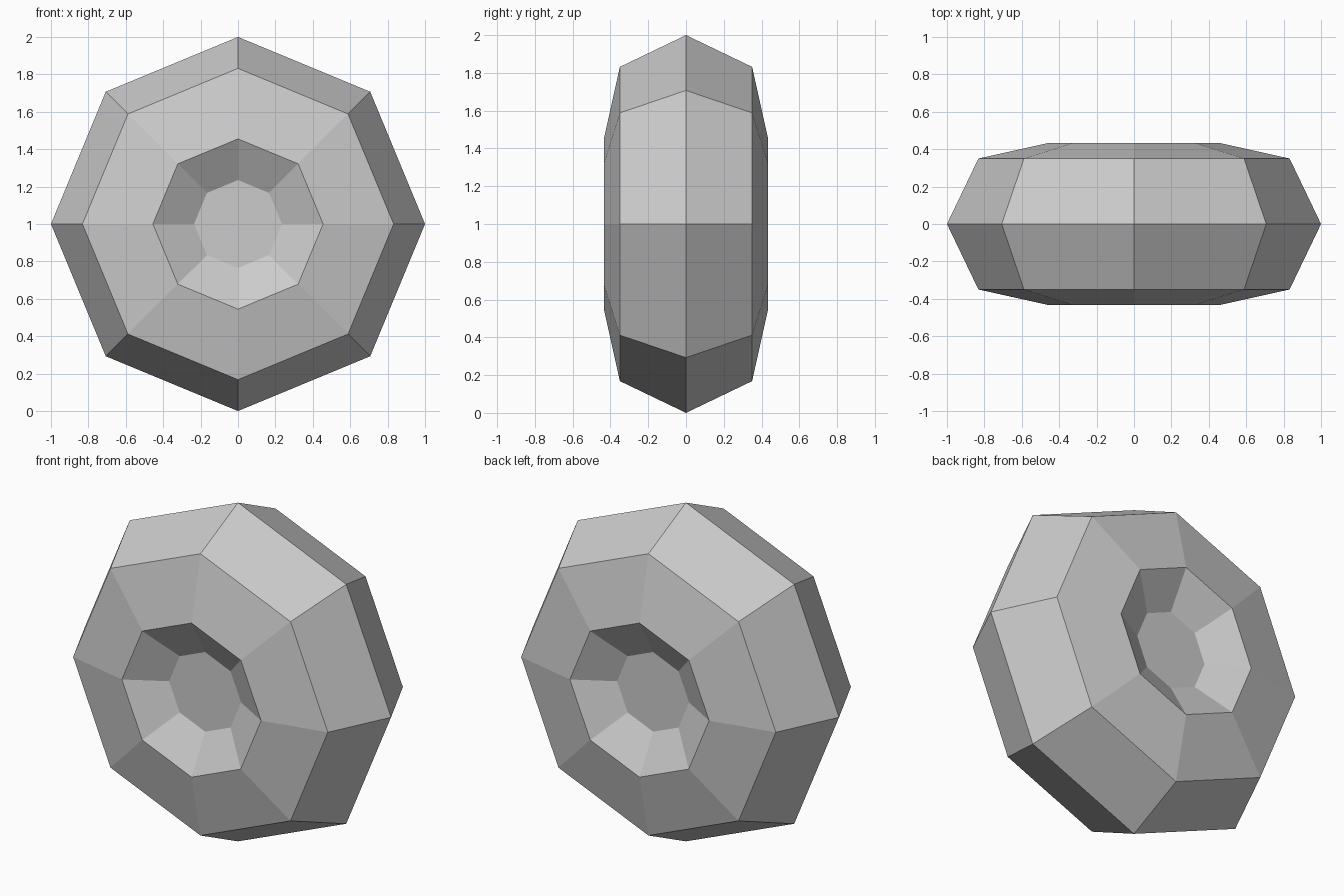
import bpy, bmesh
from math import sin, cos, pi

if "Cube" in bpy.data.objects:
    bpy.data.objects.remove(bpy.data.objects["Cube"])

SIDES = 8
# Half profile of the wheel as (radius, depth), from front hub rim to tread ridge
half = [(0.235, -0.307), (0.455, -0.434), (0.832, -0.35)]
profile = half + [(1.0, 0.0)] + [(r, -y) for r, y in reversed(half)]

bm = bmesh.new()

# Octagonal rings around the y axle
rings = [[bm.verts.new((r * cos(2 * pi * i / SIDES), y, 1 + r * sin(2 * pi * i / SIDES)))
          for i in range(SIDES)] for r, y in profile]

# Tread, sidewalls and sloping hub recesses
for a, b in zip(rings, rings[1:]):
    for i in range(SIDES):
        j = (i + 1) % SIDES
        bm.faces.new((a[i], a[j], b[j], b[i]))

# Flat hub discs at the bottom of both recesses
bm.faces.new(rings[0])
bm.faces.new(rings[-1])
bmesh.ops.recalc_face_normals(bm, faces=bm.faces[:])

mesh = bpy.data.meshes.new("wheel")
bm.to_mesh(mesh)
bm.free()
wheel = bpy.data.objects.new("wheel", mesh)
bpy.context.collection.objects.link(wheel)
